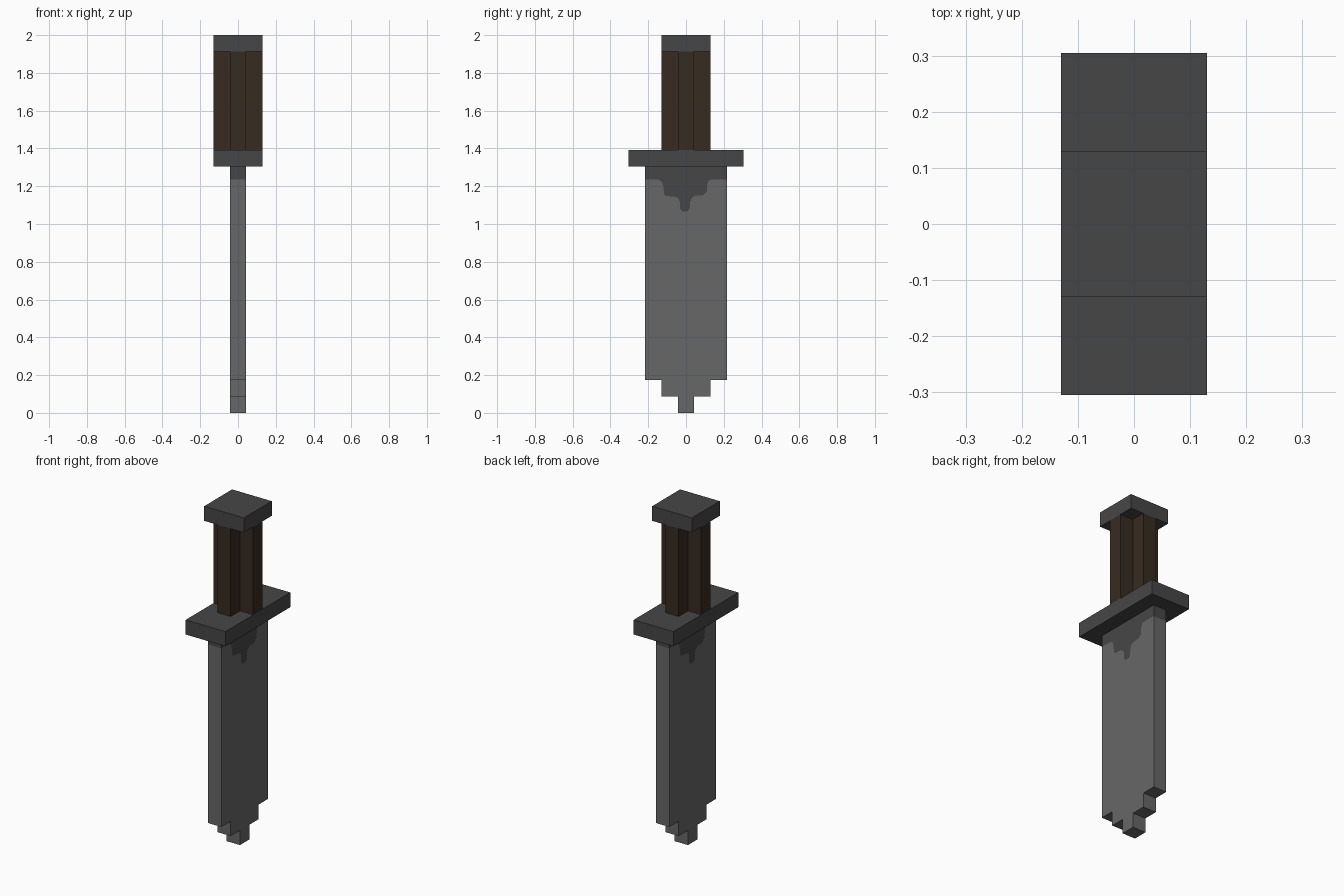
import bpy, bmesh

if "Cube" in bpy.data.objects:
    bpy.data.objects.remove(bpy.data.objects["Cube"])

U = 0.0435  # half thickness of the blade; one block is 2 * U


def material(name, rgb):
    m = bpy.data.materials.new(name)
    m.diffuse_color = (*rgb, 1)
    m.use_nodes = True
    m.node_tree.nodes["Principled BSDF"].inputs["Base Color"].default_value = m.diffuse_color
    return m


steel = material("steel grey", (0.136, 0.136, 0.136))
iron = material("dark iron", (0.062, 0.062, 0.062))
wood = material("dark brown wood", (0.037, 0.025, 0.015))


def finish(name, bm, mats):
    bmesh.ops.remove_doubles(bm, verts=bm.verts, dist=1e-5)
    bmesh.ops.recalc_face_normals(bm, faces=bm.faces)
    me = bpy.data.meshes.new(name)
    bm.to_mesh(me)
    bm.free()
    for m in mats:
        me.materials.append(m)
    ob = bpy.data.objects.new(name, me)
    bpy.context.collection.objects.link(ob)


def face(bm, pts, mat=0):
    bm.faces.new([bm.verts.new(p) for p in pts]).material_index = mat


def prism(name, outline, z0, z1, mat):
    """Upright prism from an (x, y) outline."""
    bm = bmesh.new()
    face(bm, [(x, y, z0) for x, y in outline])
    face(bm, [(x, y, z1) for x, y in outline])
    for (ax, ay), (bx, by) in zip(outline, outline[1:] + outline[:1]):
        face(bm, [(ax, ay, z0), (bx, by, z0), (bx, by, z1), (ax, ay, z1)])
    finish(name, bm, [mat])


def rect(x, y):
    return [(-x, -y), (x, -y), (x, y), (-x, y)]


# Pommel, cross-shaped grip and guard
W = 3 * U
prism("pommel", rect(W, W), 1.913, 2.0, iron)
plus = [(U, -W), (U, -U), (W, -U), (W, U), (U, U), (U, W),
        (-U, W), (-U, U), (-W, U), (-W, -U), (-U, -U), (-U, -W)]
prism("grip", plus, 1.391, 1.913, wood)
prism("guard", rect(W, 7 * U), 1.304, 1.391, iron)

# Blade: stepped tip, with a dark dripping patch under the guard
B, TOP, SPLIT = 5 * U, 1.304, 1.235
right = [(U, 0), (U, 2 * U), (W, 2 * U), (W, 4 * U), (B, 4 * U), (B, SPLIT)]
left = [(-y, z) for y, z in reversed(right)]
drip = [(-0.145, 1.235), (-0.127, 1.222), (-0.12, 1.2), (-0.116, 1.16),
        (-0.108, 1.148), (-0.065, 1.146), (-0.043, 1.138), (-0.033, 1.12),
        (-0.033, 1.085), (-0.022, 1.067), (0.008, 1.067), (0.02, 1.085),
        (0.021, 1.115), (0.03, 1.138), (0.05, 1.15), (0.09, 1.152),
        (0.11, 1.172), (0.113, 1.215), (0.124, 1.232), (0.145, 1.237)]
bm = bmesh.new()
for s in (-1, 1):
    side = lambda pts: [(s * U, s * y, z) for y, z in pts]
    face(bm, side(left + right + drip[::-1]), 0)
    face(bm, side([(-B, TOP), (-B, SPLIT)] + drip + [(B, SPLIT), (B, TOP)]), 1)
rim = [(-B, TOP)] + left + right + [(B, TOP)]
for (ay, az), (by, bz) in zip(rim, rim[1:] + rim[:1]):
    face(bm, [(-U, ay, az), (U, ay, az), (U, by, bz), (-U, by, bz)],
         int((az + bz) / 2 > SPLIT))
finish("blade", bm, [steel, iron])
